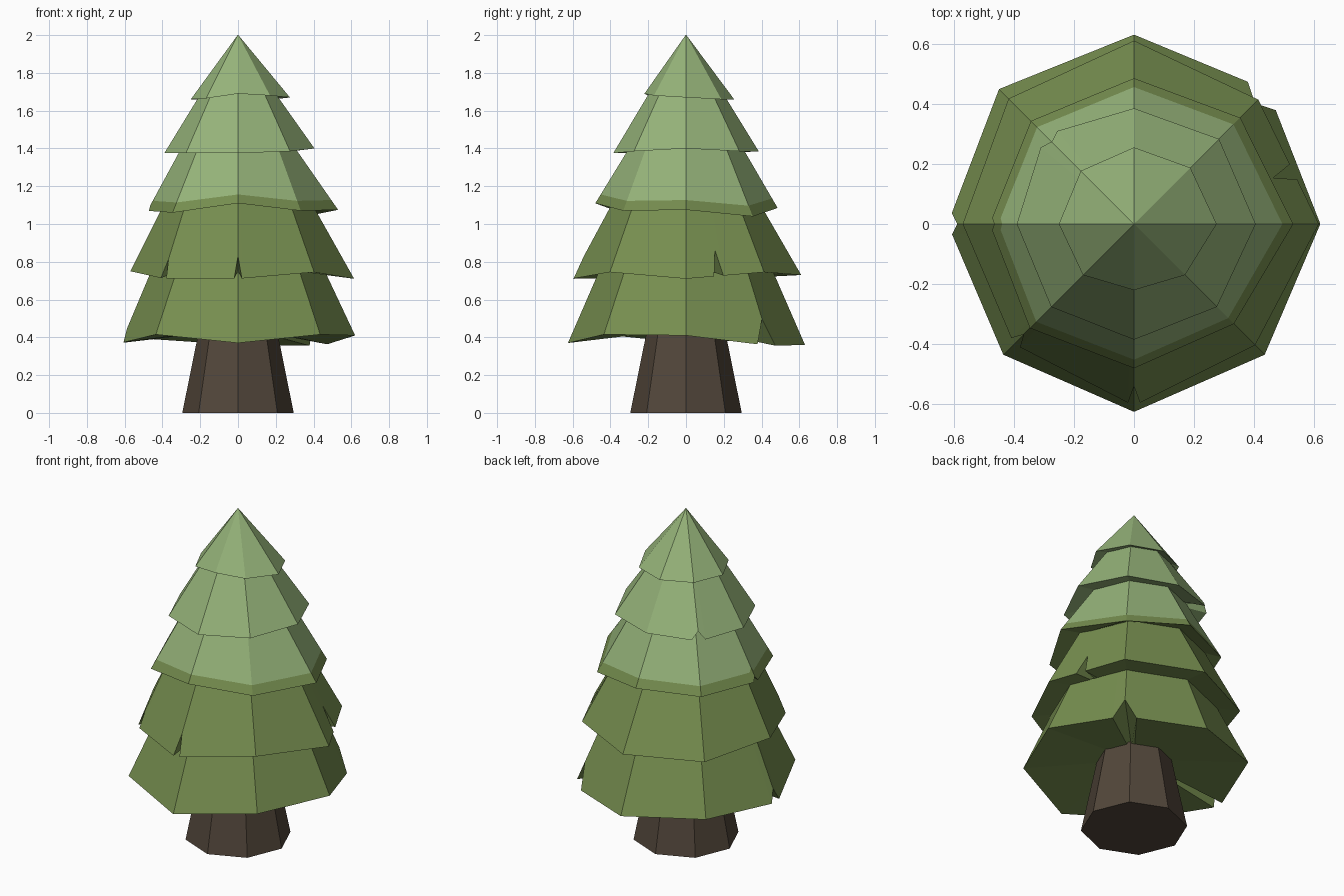
import bpy, bmesh, math
from mathutils import Vector

if "Cube" in bpy.data.objects:
    bpy.data.objects.remove(bpy.data.objects["Cube"])


def material(name, rgb):
    m = bpy.data.materials.new(name)
    lin = [((c / 255 + 0.055) / 1.055) ** 2.4 for c in rgb]
    m.diffuse_color = (*lin, 1)
    m.use_nodes = True
    m.node_tree.nodes["Principled BSDF"].inputs["Base Color"].default_value = m.diffuse_color
    return m


LIGHT = material("light green", (150, 180, 122))
MID = material("olive green", (119, 143, 80))
BARK = material("bark brown", (82, 70, 58))


def octagon(radii, heights):
    """Eight corners, the first one on +x, counter-clockwise."""
    return [Vector((r * math.cos(i * math.pi / 4), r * math.sin(i * math.pi / 4), z))
            for i, (r, z) in enumerate(zip(radii, heights))]


def along(ring, u):
    """Point on the octagon outline, u counted in corners."""
    i = math.floor(u)
    return ring[i % 8].lerp(ring[(i + 1) % 8], u - i)


def build(name, rings, mats, slots, caps=(False, False)):
    """Skin a stack of matching rings; slots gives the material of each strip."""
    bm = bmesh.new()
    loops = [[bm.verts.new(p) for p in ring] for ring in rings]
    n = len(loops[0])
    for a, b, slot in zip(loops, loops[1:], slots):
        for i in range(n):
            j = (i + 1) % n
            bm.faces.new((a[i], a[j], b[j], b[i])).material_index = slot
    if caps[0]:
        bm.faces.new(loops[0])
    if caps[1]:
        bm.faces.new(loops[-1])
    bmesh.ops.remove_doubles(bm, verts=bm.verts, dist=1e-4)
    bmesh.ops.recalc_face_normals(bm, faces=bm.faces)
    me = bpy.data.meshes.new(name)
    bm.to_mesh(me)
    bm.free()
    for m in mats:
        me.materials.append(m)
    bpy.context.collection.objects.link(bpy.data.objects.new(name, me))


def tier(name, radii, heights, top, inner, mats, notches=(), band=None):
    """Branch skirt; notches are (corner position, half width, depth)."""
    rim, upper = octagon(radii, heights), octagon([top[0]] * 8, [top[1]] * 8)
    under = octagon([inner[0]] * 8, [inner[1]] * 8)
    stops = {float(i): 0 for i in range(8)}
    for u, w, depth in notches:
        stops.update({(u - w) % 8: 0, u: depth, (u + w) % 8: 0})
    us = sorted(stops)
    low = [along(rim, u).lerp(along(upper, u), stops[u]) for u in us]
    high = [along(upper, u) for u in us]
    inside = [along(under, u) for u in us]
    rings, slots = [inside, low, high], [0, 0]
    if band:
        rings.insert(2, [a.lerp(b, band) for a, b in zip(low, high)])
        slots = [0, 0, 1]
    build(name, rings, mats, slots, (True, True))


# Trunk
build("trunk", [octagon([0.295] * 8, [0] * 8), octagon([0.2] * 8, [0.47] * 8)],
      [BARK], [0], (True, True))

# Branch skirts, from the lowest up
tier("bottom_branches",
     (.62, .63, .63, .635, .62, .615, .625, .615),
     (.41, .355, .36, .39, .37, .415, .37, .415),
     (.46, .75), (.17, .43), [MID],
     [(1.0, .15, .36), (4.0, .08, .2)])
tier("lower_branches",
     (.615, .585, .61, .59, .57, .565, .605, .57),
     (.71, .745, .73, .72, .75, .712, .71, .745),
     (.39, 1.11), (.44, .75), [MID],
     [(5.0, .05, .26), (6.0, .05, .3), (.42, .06, .36)])
tier("middle_branches",
     (.53, .50, .485, .485, .48, .49, .48, .47),
     (1.075, 1.04, 1.085, 1.07, 1.07, 1.06, 1.11, 1.07),
     (.29, 1.42), (.37, 1.11), [MID, LIGHT],
     [(4.0, .06, .08)], band=.15)
tier("upper_branches",
     (.405, .40, .385, .42, .39, .39, .385, .39),
     (1.40, 1.385, 1.385, 1.38, 1.375, 1.375, 1.375, 1.385),
     (.185, 1.71), (.28, 1.42), [LIGHT],
     [(3.0, .14, .14)])
tier("treetop",
     (.275, .265, .255, .25, .25, .24, .22, .24),
     (1.67, 1.66, 1.66, 1.66, 1.66, 1.665, 1.69, 1.68),
     (.002, 2.0), (.17, 1.70), [LIGHT])
